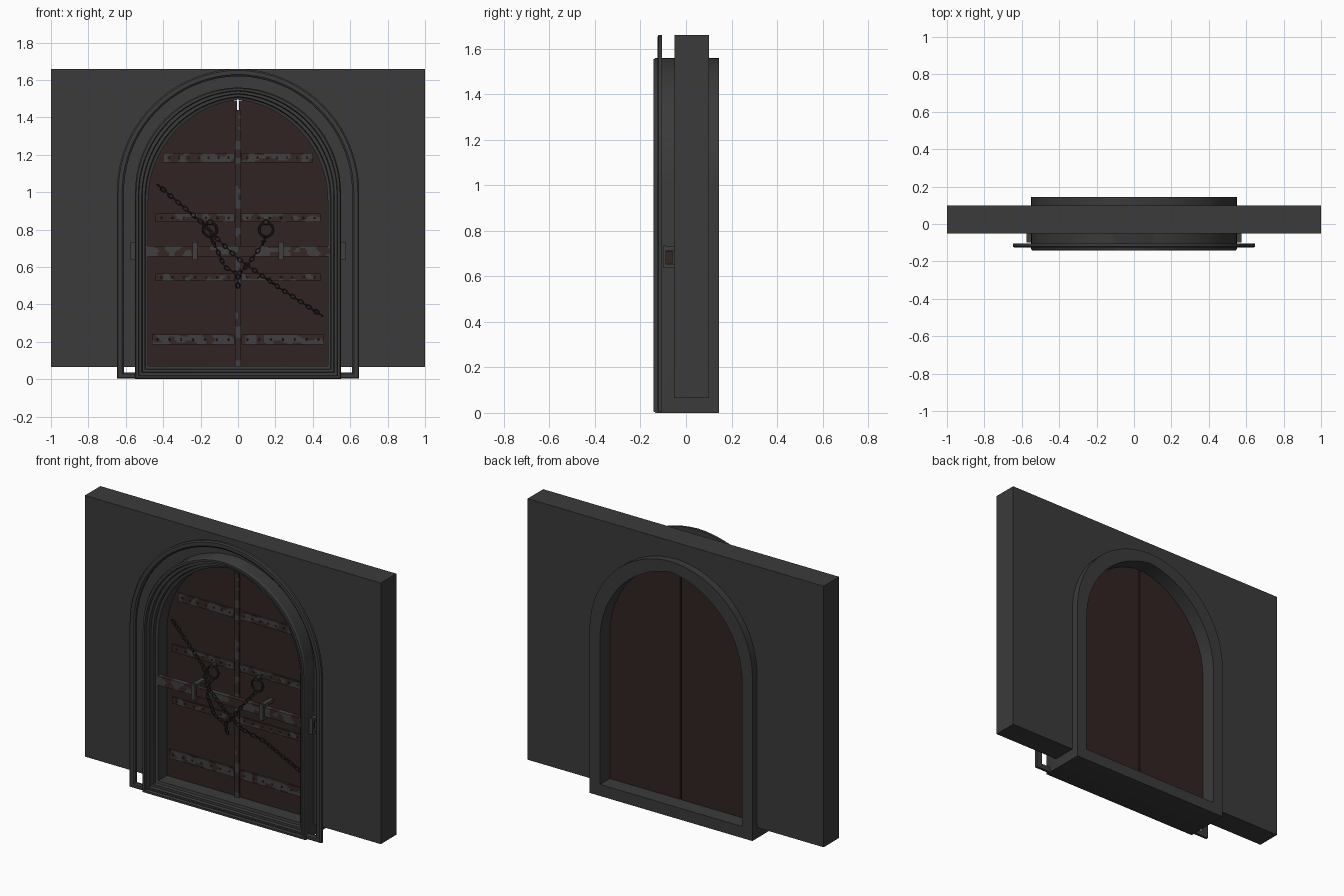
import bpy, bmesh, math
from mathutils import Vector, Matrix, noise

if "Cube" in bpy.data.objects:
    bpy.data.objects.remove(bpy.data.objects["Cube"])


def mat(name, r, g, b):
    m = bpy.data.materials.new(name)
    m.diffuse_color = (r, g, b, 1)
    m.use_nodes = True
    m.node_tree.nodes["Principled BSDF"].inputs["Base Color"].default_value = m.diffuse_color
    return m


STONE = mat("stone_grey", 0.043, 0.043, 0.043)
WOOD = mat("door_wood", 0.030, 0.017, 0.016)
METAL = mat("worn_metal", 0.050, 0.050, 0.050)
RUST = mat("rusty_brown", 0.033, 0.020, 0.018)
IRON = mat("dark_iron", 0.022, 0.021, 0.021)


def finish(name, bm, mats, smooth=True):
    bmesh.ops.recalc_face_normals(bm, faces=bm.faces[:])
    me = bpy.data.meshes.new(name)
    bm.to_mesh(me)
    bm.free()
    for m in mats:
        me.materials.append(m)
    ob = bpy.data.objects.new(name, me)
    bpy.context.collection.objects.link(ob)
    if smooth:
        bpy.ops.object.select_all(action='DESELECT')
        ob.select_set(True)
        bpy.context.view_layer.objects.active = ob
        bpy.ops.object.shade_smooth_by_angle(angle=math.radians(30))
    return ob


def arch(w, spring, rise, bottom, n=20):
    """Slightly pointed arch outline (x, z), from bottom left to bottom right."""
    r = (w * w + rise * rise) / (2 * w)
    c = r - w
    end = math.atan2(rise, -c)
    left = [(-w, bottom)]
    for i in range(n):
        a = math.pi + (end - math.pi) * i / n
        left.append((c + r * math.cos(a), spring + r * math.sin(a)))
    return left + [(0, spring + rise)] + [(-x, z) for x, z in reversed(left)]


def extrude(name, outline, y0, y1, material):
    bm = bmesh.new()
    face = bm.faces.new([bm.verts.new((x, y0, z)) for x, z in outline])
    res = bmesh.ops.extrude_face_region(bm, geom=[face])
    bmesh.ops.translate(bm, vec=(0, y1 - y0, 0),
                        verts=[v for v in res["geom"] if isinstance(v, bmesh.types.BMVert)])
    bm.faces.new(list(reversed(face.verts))) if not face.is_valid else None
    return finish(name, bm, [material], False)


def arch_ring(name, outer, inner, profile, material):
    """Sweep a closed (t, y) profile round an arch; t blends outer to inner."""
    bm = bmesh.new()
    loops = []
    for t, y in profile:
        p = [a + (b - a) * t for a, b in zip(outer, inner)]
        loops.append([bm.verts.new((x, y, z)) for x, z in arch(*p)])
    n = len(loops[0])
    for k, a in enumerate(loops):
        b = loops[(k + 1) % len(loops)]
        for i in range(n):
            j = (i + 1) % n
            bm.faces.new((a[i], a[j], b[j], b[i]))
    return finish(name, bm, [material])


def plate(name, x0, x1, z0, z1, y0, y1, amount, seed, cell=0.01):
    """Box with a gridded front whose faces turn rusty by a noise rule."""
    bm = bmesh.new()
    nx = max(1, round((x1 - x0) / cell))
    nz = max(1, round((z1 - z0) / cell))
    grid = [[bm.verts.new((x0 + (x1 - x0) * i / nx, y0, z0 + (z1 - z0) * k / nz))
             for k in range(nz + 1)] for i in range(nx + 1)]
    faces = [bm.faces.new((grid[i][k], grid[i + 1][k], grid[i + 1][k + 1], grid[i][k + 1]))
             for i in range(nx) for k in range(nz)]
    res = bmesh.ops.extrude_face_region(bm, geom=faces, use_keep_orig=True)
    bmesh.ops.translate(bm, vec=(0, y1 - y0, 0),
                        verts=[v for v in res["geom"] if isinstance(v, bmesh.types.BMVert)])
    for f in bm.faces:
        c = f.calc_center_median()
        v = noise.noise(Vector((c.x * 17 + seed * 9.3, seed * 3.7, c.z * 22)))
        f.material_index = 1 if v < amount else 0
    return finish(name, bm, [METAL, RUST], False)


def box(name, x0, x1, y0, y1, z0, z1, material):
    bm = bmesh.new()
    bmesh.ops.create_cube(bm, size=1)
    for v in bm.verts:
        v.co = Vector(((x0, x1)[v.co.x > 0], (y0, y1)[v.co.y > 0], (z0, z1)[v.co.z > 0]))
    return finish(name, bm, [material], False)


def add_torus(bm, matrix, R, r, stretch=1, n=14, m=6):
    vs = [[bm.verts.new(matrix @ Vector((
        (R + r * math.cos(2 * math.pi * j / m)) * math.cos(2 * math.pi * i / n) * stretch,
        (R + r * math.cos(2 * math.pi * j / m)) * math.sin(2 * math.pi * i / n),
        r * math.sin(2 * math.pi * j / m)))) for j in range(m)] for i in range(n)]
    for i in range(n):
        for j in range(m):
            a, b = vs[i], vs[(i + 1) % n]
            bm.faces.new((a[j], b[j], b[(j + 1) % m], a[(j + 1) % m]))


def chain(name, pts, step=0.026):
    pts = [Vector(p) for p in pts]
    bm = bmesh.new()
    k = 0
    for a, b in zip(pts, pts[1:]):
        count = max(1, round((b - a).length / step))
        rot = (b - a).to_track_quat('X', 'Z').to_matrix().to_4x4()
        for i in range(count):
            pos = a.lerp(b, (i + 0.5) / count)
            turn = Matrix.Rotation(math.pi / 2 * (k % 2), 4, 'X')
            add_torus(bm, Matrix.Translation(pos) @ rot @ turn, 0.010, 0.0032, 1.5)
            k += 1
    return finish(name, bm, [IRON])


# Wall slab with arched opening
opening = arch(0.54, 1.0, 0.55, 0.065)
extrude("wall", [(-1, 0.065), (-1, 1.66), (1, 1.66), (1, 0.065)] + opening[::-1],
        -0.05, 0.10, STONE)

# Deep moulded frame and slim outer trim
arch_ring("door_frame", (0.55, 1.0, 0.56, 0.0), (0.48, 0.955, 0.54, 0.07),
          [(0, 0.145), (0, -0.132), (0.08, -0.142), (0.25, -0.142), (0.3, -0.125),
           (0.5, -0.125), (0.55, -0.108), (0.75, -0.108), (0.8, -0.09), (1, -0.085),
           (1, 0.145)], STONE)
arch_ring("outer_trim", (0.648, 1.0, 0.66, 0.003), (0.61, 1.0, 0.62, 0.035),
          [(0, -0.105), (0, -0.12), (0.2, -0.126), (0.75, -0.126), (1, -0.118),
           (1, -0.105)], STONE)

# Door leaves with a narrow gap
GAP = 0.005
half = [p for p in arch(0.483, 0.955, 0.54, 0.065) if p[0] < -GAP]
leaf = half + [(-GAP, 1.49), (-GAP, 0.065)]
extrude("left_leaf", leaf, 0.0, 0.05, WOOD)
extrude("right_leaf", [(-x, z) for x, z in reversed(leaf)], 0.0, 0.05, WOOD)
plate("centre_strip", -0.015, 0.015, 0.07, 1.44, -0.014, 0.004, 0.08, 9, 0.015)

# Rusty straps: z0, z1, half length, rust amount
straps = [(1.16, 1.21, 0.40, 0.0), (0.84, 0.885, 0.44, 0.1),
          (0.525, 0.565, 0.44, 0.2), (0.185, 0.24, 0.46, -0.12)]
rivets = bmesh.new()
for s, (z0, z1, L, amount) in enumerate(straps):
    plate("left_strap", -L, -0.02, z0, z1, -0.01, 0.002, amount, s + 1)
    plate("right_strap", 0.02, L, z0, z1, -0.01, 0.002, amount, s + 5)
    for side in (-1, 1):
        for i in range(7):
            x = side * (0.05 + (L - 0.08) * i / 6)
            bmesh.ops.create_cone(
                rivets, cap_ends=True, segments=8, radius1=0.006, radius2=0.004, depth=0.008,
                matrix=Matrix.Translation((x, -0.012, (z0 + z1) / 2))
                @ Matrix.Rotation(math.pi / 2, 4, 'X'))
finish("rivets", rivets, [IRON], False)

# Locking bar and its brackets
plate("locking_bar", -0.56, 0.56, 0.657, 0.712, -0.09, -0.06, 0.0, 12)
for side in (-1, 1):
    for x, y0, y1 in ((0.23, -0.105, 0.0), (0.56, -0.10, -0.045)):
        a, b = sorted((side * (x - 0.014), side * (x + 0.014)))
        box("bracket_front", a, b, y0, y0 + 0.013, 0.637, 0.735, METAL)
        for z in (0.637, 0.713):
            box("bracket_arm", a, b, y0 + 0.013, y1, z, z + 0.018, METAL)

# Ring pulls with bosses
for side in (-1, 1):
    bm = bmesh.new()
    add_torus(bm, Matrix.Translation((side * 0.15, -0.028, 0.80))
              @ Matrix.Rotation(math.pi / 2, 4, 'X'), 0.037, 0.006, 1, 28, 8)
    bmesh.ops.create_cone(bm, cap_ends=True, segments=14, radius1=0.016, radius2=0.012,
                          depth=0.04, matrix=Matrix.Translation((side * 0.15, -0.02, 0.84))
                          @ Matrix.Rotation(math.pi / 2, 4, 'X'))
    finish("ring_pull", bm, [IRON])

# Chains draped over the bar
chain("long_chain", [(-0.43, -0.02, 1.04), (-0.19, -0.06, 0.835), (-0.12, -0.128, 0.76),
                     (0, -0.128, 0.645), (0.12, -0.128, 0.56), (0.22, -0.06, 0.49),
                     (0.45, -0.02, 0.34)])
chain("left_ring_chain", [(-0.15, -0.04, 0.765), (-0.12, -0.128, 0.71), (-0.07, -0.128, 0.60),
                          (0, -0.125, 0.56)])
chain("right_ring_chain", [(0.15, -0.04, 0.765), (0.13, -0.128, 0.72), (0.05, -0.128, 0.61),
                           (0, -0.125, 0.56), (0, -0.10, 0.49)])
